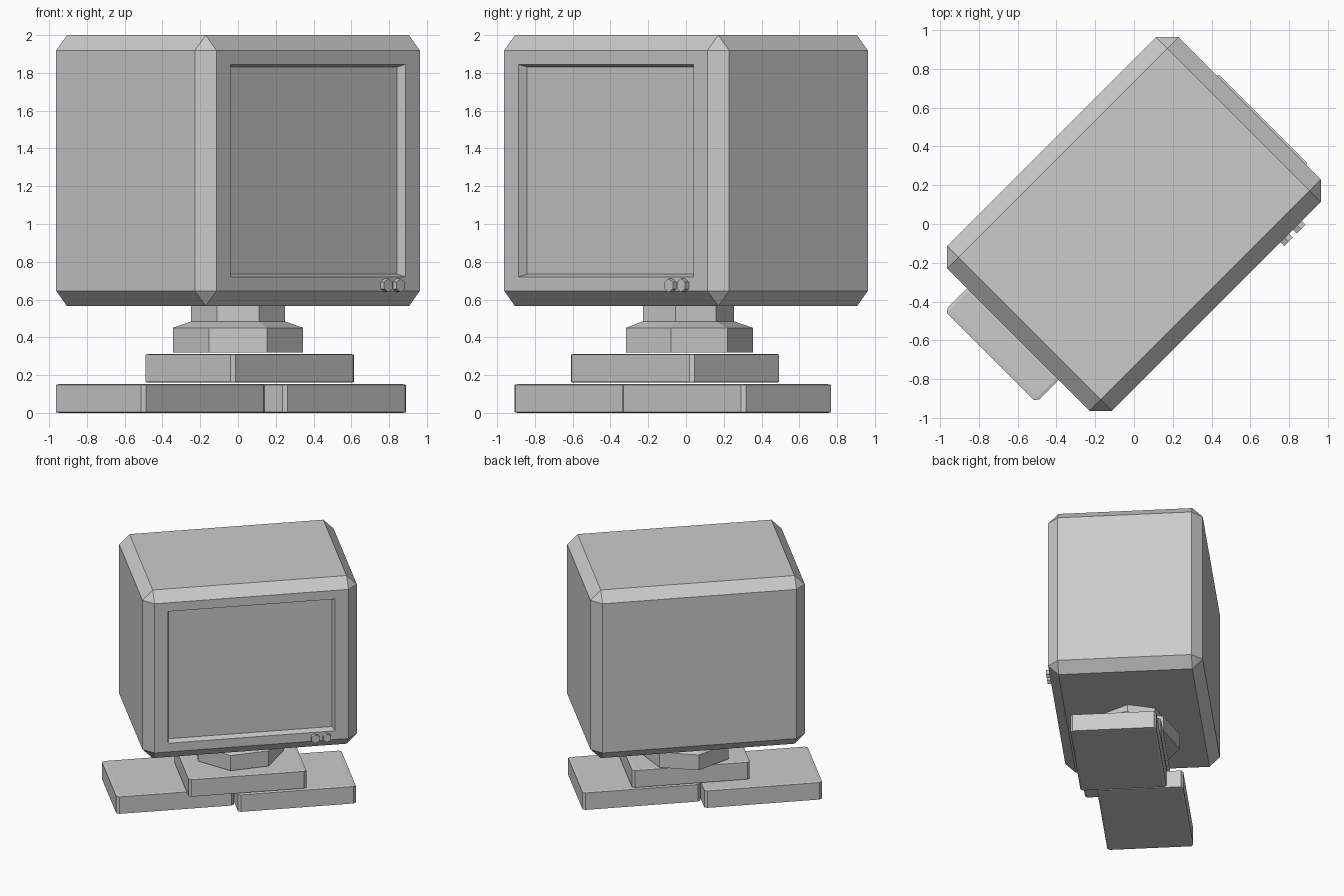
import bpy, bmesh
from math import radians
from mathutils import Matrix, Vector

if "Cube" in bpy.data.objects:
    bpy.data.objects.remove(bpy.data.objects["Cube"])

TURN = Matrix.Rotation(radians(45), 4, 'Z')   # the whole set is turned 45 degrees


def finish(name, bm, turn=True):
    bmesh.ops.recalc_face_normals(bm, faces=bm.faces)
    mesh = bpy.data.meshes.new(name)
    bm.to_mesh(mesh)
    bm.free()
    obj = bpy.data.objects.new(name, mesh)
    bpy.context.collection.objects.link(obj)
    if turn:
        obj.matrix_world = TURN
    return obj


def chamfer(bm, width):
    bmesh.ops.bevel(bm, geom=bm.edges[:], offset=width, segments=1,
                    profile=0.5, affect='EDGES')


def plate(name, centre, size=(0.925, 0.667, 0.152)):
    # chamfer first, then flatten, so the chamfer stays thin in height
    bm = bmesh.new()
    bmesh.ops.create_cube(bm, size=1)
    chamfer(bm, 0.024)
    bmesh.ops.scale(bm, vec=size, verts=bm.verts)
    bmesh.ops.translate(bm, vec=centre, verts=bm.verts)
    return finish(name, bm)


# monitor case: chamfered box with a recessed screen in the front face
bm = bmesh.new()
bmesh.ops.create_cube(bm, size=1)
bmesh.ops.scale(bm, vec=(1.684, 1.2, 1.435), verts=bm.verts)
chamfer(bm, 0.081)
front = min(bm.faces, key=lambda f: f.calc_center_median().y)
for half_w, half_h, y in ((0.655, 0.562, -0.6), (0.641, 0.548, -0.548)):
    bmesh.ops.inset_individual(bm, faces=[front], thickness=0.01)
    for v in front.verts:
        v.co = Vector((half_w if v.co.x > 0 else -half_w, y,
                       half_h if v.co.z > 0 else -half_h))
bmesh.ops.translate(bm, vec=(0, 0, 1.2825), verts=bm.verts)
finish("monitor_case", bm)

# two control knobs below the screen
for side, x in (("left", 0.498), ("right", 0.59)):
    bm = bmesh.new()
    spot = Matrix.Translation((x, -0.609, 0.675)) @ Matrix.Rotation(radians(90), 4, 'X')
    bmesh.ops.create_cone(bm, cap_ends=True, segments=6, radius1=0.036,
                          radius2=0.036, depth=0.038, matrix=spot)
    finish(f"knob_{side}", bm)

# seven-sided swivel stand: wide drum, sloped shoulder, narrow neck
bm = bmesh.new()
bmesh.ops.create_cone(bm, cap_ends=True, segments=7, radius1=0.354, radius2=0.354,
                      depth=0.13, matrix=Matrix.Translation((0, 0, 0.385)))
top = max(bm.faces, key=lambda f: f.calc_center_median().z)
for radius, z in ((0.254, 0.485), (0.254, 0.57)):
    top = bmesh.ops.extrude_discrete_faces(bm, faces=[top])["faces"][0]
    for v in top.verts:
        flat = Vector((v.co.x, v.co.y)).normalized() * radius
        v.co = (flat.x, flat.y, z)
finish("swivel_stand", bm, turn=False)

# base plates: one on top bridging two staggered ones
plate("upper_base", (0.003, -0.085, 0.236))
plate("lower_base_left", (-0.543, 0.04, 0.077))
plate("lower_base_right", (0.391, -0.087, 0.077))
for obj in bpy.data.objects:
    if obj.name.startswith("lower_base"):
        for v in obj.data.vertices:
            v.co.z = max(0.0, v.co.z - 0.001)
